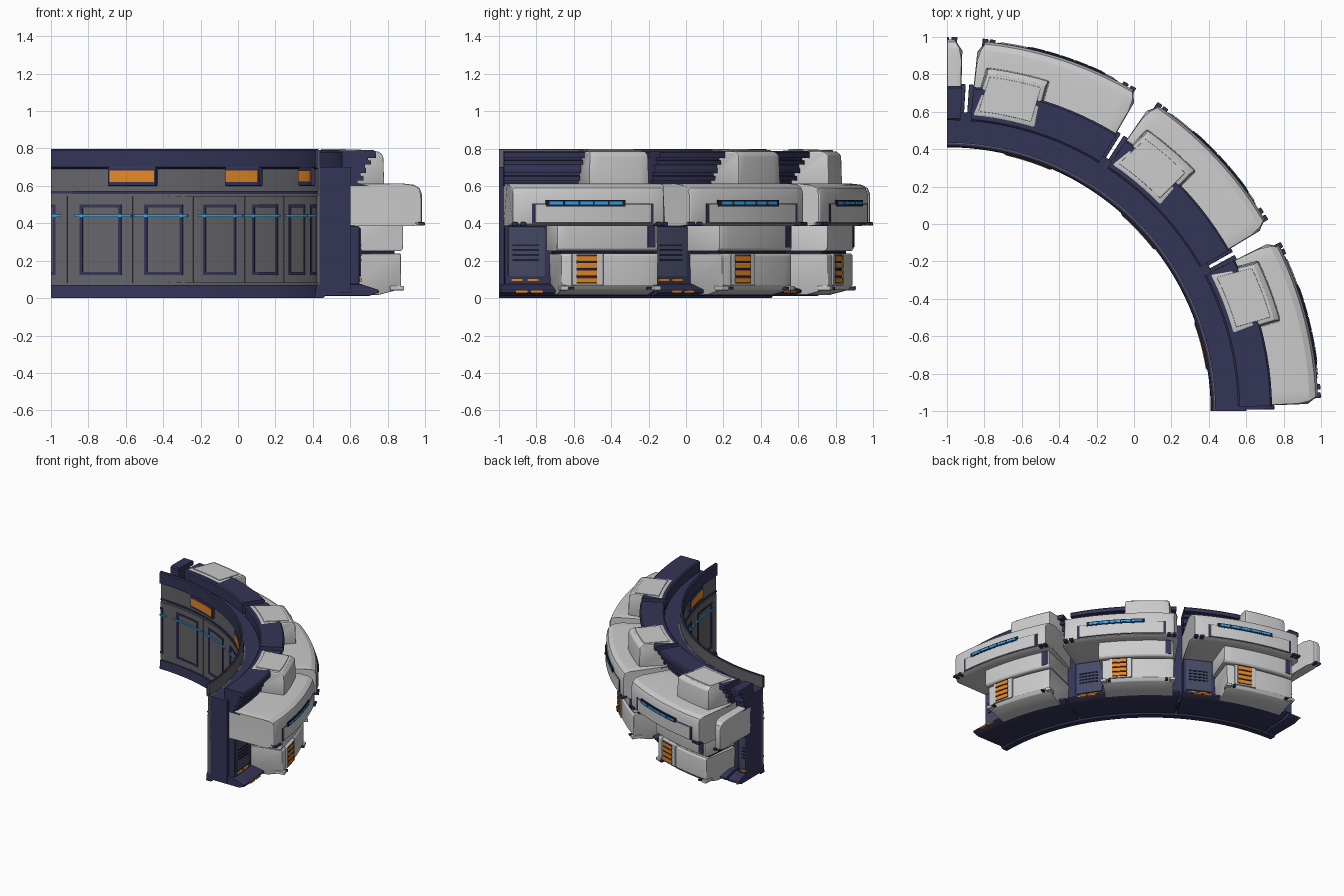
import bpy, bmesh
from math import sin, cos, radians, ceil

STEP = 28.8          # angle of one wall module; the arc is centred on (-1, -1)


def material(name, rgb):
    m = bpy.data.materials.new(name)
    m.diffuse_color = (*rgb, 1)
    return m


NAVY = material("navy", (0.034, 0.035, 0.095))
SLATE = material("slate", (0.06, 0.068, 0.13))
DARK = material("dark", (0.012, 0.012, 0.03))
GREY = material("wall_grey", (0.13, 0.13, 0.145))
ORANGE = material("orange", (0.8, 0.25, 0.02))
BLUE = material("blue", (0.03, 0.38, 0.85))


def rect(r0, r1, z0, z1):
    return [(r0, z0), (r1, z0), (r1, z1), (r0, z1)]


def add_sweep(bm, profile, a0, a1):
    """Sweep a closed (r, z, start inset, end inset) profile, clipped to the quarter turn."""
    if a0 >= 89.9:
        return
    pts = [(tuple(p) + (0, 0))[:4] for p in profile]
    n = max(1, ceil((min(a1, 90) - a0) / 2.4))
    rings = []
    for i in range(n + 1):
        ring = []
        for r, z, s, e in pts:
            lo, hi = max(0, a0 + s), min(90, a1 - e)
            a = radians(lo + (hi - lo) * i / n)
            ring.append(bm.verts.new((r * cos(a) - 1, r * sin(a) - 1, z)))
        rings.append(ring)
    m = len(pts)
    for A, B in zip(rings, rings[1:]):
        for j in range(m):
            k = (j + 1) % m
            bm.faces.new((A[j], A[k], B[k], B[j]))
    bm.faces.new(rings[0][::-1])
    bm.faces.new(rings[-1])


def part(name, pieces, mat=None, bevel=0.0, repeat=4):
    """One object from (profile, start, end) pieces, repeated once per module."""
    bm = bmesh.new()
    for k in range(repeat):
        for prof, a0, a1 in pieces:
            add_sweep(bm, prof, a0 + STEP * k, a1 + STEP * k)
    bmesh.ops.recalc_face_normals(bm, faces=bm.faces)
    me = bpy.data.meshes.new(name)
    bm.to_mesh(me)
    bm.free()
    ob = bpy.data.objects.new(name, me)
    bpy.context.collection.objects.link(ob)
    if mat:
        me.materials.append(mat)
    bpy.ops.object.select_all(action='DESELECT')
    ob.select_set(True)
    bpy.context.view_layer.objects.active = ob
    if bevel:
        b = ob.modifiers.new("bevel", 'BEVEL')
        b.width, b.segments, b.limit_method, b.angle_limit = bevel, 2, 'ANGLE', radians(40)
        bpy.ops.object.modifier_apply(modifier="bevel")
    bpy.ops.object.shade_smooth_by_angle(angle=radians(22))
    return ob


# --- Continuous wall: core with a channel behind the lip, cornice, skirting, inner sheet ---
part("wall_core", [(rect(1.435, 1.60, 0.03, 0.70), 0, 90)], NAVY, repeat=1)
part("top_cornice", [([(1.412, 0.70), (1.43, 0.69), (1.43, 0.797), (1.42, 0.797),
                       (1.412, 0.79)], 0, 90)], NAVY, repeat=1)
part("cornice_backing", [(rect(1.428, 1.437, 0.66, 0.792), 0, 90)], GREY, repeat=1)
part("bottom_skirting", [([(1.41, 0), (1.455, 0), (1.48, 0.03), (1.48, 0.07), (1.418, 0.07)],
                          0, 90)], NAVY, repeat=1)
part("inner_sheet", [(rect(1.428, 1.45, 0.06, 0.70), 0, 90)], GREY, repeat=1)
part("inner_rail", [(rect(1.42, 1.44, 0.56, 0.572), 0, 90)], NAVY, repeat=1)

# --- Inner wall panels, their outlines, light line and windows ---
panels, frames = [], []
for c in (7.2, 21.6):
    panels.append((rect(1.421, 1.44, 0.08, 0.545), c - 7.13, c + 7.13))
    for z in (0.125, 0.485):
        frames.append((rect(1.416, 1.43, z, z + 0.016), c - 4.6, c + 4.6))
    for a in (c - 4.6, c + 3.9):
        frames.append((rect(1.416, 1.43, 0.125, 0.501), a, a + 0.7))
part("inner_panels", panels, GREY)
part("inner_panel_outlines", frames, NAVY)
part("inner_light_line", [(rect(1.412, 1.43, 0.434, 0.446), a, b)
                          for a, b in ((1.4, 14.1), (14.8, 27.4))], BLUE)
part("inner_window_frames", [(rect(1.406, 1.44, 0.60, 0.702), 8.9, 19.9)], NAVY, 0.006)
part("inner_windows", [(rect(1.402, 1.43, 0.62, 0.682), 9.3, 19.5)], ORANGE)

# --- Base of each module ---
part("module_base", [([(1.46, 0.012), (1.70, 0.012), (1.75, 0.03), (1.75, 0.045),
                       (1.66, 0.075), (1.46, 0.075)], 0.3, 28.5)], NAVY, 0.004)
part("base_lights", [(rect(1.70, 1.756, 0.028, 0.04), a, a + 2) for a in (3, 5.6)], ORANGE)

# --- Navy service panel beside the lower block ---
part("service_panel", [(rect(1.55, 1.65, 0.07, 0.385), 1.0, 10.0)], NAVY, 0.008)
part("service_panel_face", [(rect(1.64, 1.658, 0.115, 0.375), 1.7, 8.6)], SLATE, 0.004)
part("service_slots", [(rect(1.65, 1.661, z, z + 0.01), 2.5, 7.4)
                       for z in (0.20, 0.226, 0.252, 0.278)], DARK)
part("service_lights", [(rect(1.64, 1.665, 0.09, 0.104), a, a + 2.2) for a in (2.2, 5.2)], ORANGE)

# --- Stepped louvre block on top ---
louvre = [(1.555, 0.60), (1.70, 0.60)]
for z, r in ((0.615, 1.67), (0.655, 1.685), (0.70, 1.71)):
    louvre += [(r - 0.03, z), (r - 0.03, z + 0.014), (r, z + 0.014), (r, z + 0.036)]
louvre += [(1.695, 0.738), (1.695, 0.75), (1.738, 0.75), (1.738, 0.778), (1.728, 0.788),
           (1.565, 0.788), (1.555, 0.78)]
part("louvre_block", [(louvre, 0.9, 27.7)], NAVY)

# --- Light armour: top box with raised lid ---
part("top_box", [([(1.57, 0.60, 0, 0), (1.848, 0.60, 0.2, 1.9), (1.843, 0.765, 0.3, 2.0),
                   (1.815, 0.785, 0.6, 2.1), (1.585, 0.791, 0.3, 0.3)], 14.9, 27.7)], None, 0.01)
part("top_box_lid", [([(1.61, 0.78, 0, 0), (1.80, 0.775, 0, 1.3),
                       (1.80, 0.791, 0, 1.3), (1.61, 0.797, 0, 0)], 16.2, 26.4)], None, 0.003)

# --- Light armour: wide upper belt ---
part("upper_belt", [([(1.58, 0.385), (1.93, 0.385, 0.1, 0.2), (1.985, 0.395, 1.4, 1.6),
                      (1.985, 0.555, 1.4, 1.6), (1.972, 0.588, 1.2, 1.4), (1.94, 0.606, 0.6, 0.8),
                      (1.88, 0.613, 0.2, 0.3), (1.58, 0.613)], 0.9, 27.9)], None, 0.008)
part("belt_panel_surround", [(rect(1.97, 1.988, 0.40, 0.507), 5.1, 24.6)], NAVY)
part("belt_panel", [(rect(1.97, 1.993, 0.403, 0.503), 5.6, 24.1)], None, 0.004)
part("belt_light_housing", [(rect(1.97, 1.995, 0.489, 0.526), 7.2, 19.9)], DARK, 0.004)
part("belt_lights", [(rect(1.98, 1.998, 0.50, 0.516), 7.8 + 2.35 * i, 9.9 + 2.35 * i)
                     for i in range(5)], BLUE)
part("belt_bolts", [(rect(1.95, 2.0, 0.388, 0.406), a, a + 0.9)
                    for a in (2.0, 3.3, 24.9, 26.0)], NAVY, 0.004)

# --- Light armour: middle block ---
part("middle_block", [([(1.58, 0.252), (1.895, 0.252, 0.5, 0.6), (1.908, 0.264, 0.7, 1),
                        (1.908, 0.40, 0.7, 1), (1.58, 0.40)], 8.7, 27.3)], None, 0.005)
part("middle_block_insert", [(rect(1.87, 1.912, 0.27, 0.388), 24.6, 26.0)], NAVY, 0.003)
part("block_gap", [(rect(1.58, 1.865, 0.225, 0.26), 10.2, 26.4)], DARK)

# --- Light armour: lower block, orange vent, feet ---
part("lower_block", [([(1.58, 0.018, 0.3, 0.3), (1.78, 0.018, 0.8, 0.8), (1.885, 0.045, 1, 1),
                       (1.902, 0.07, 1, 1), (1.902, 0.228, 1, 1), (1.89, 0.238, 0.7, 0.7),
                       (1.58, 0.238)], 9.2, 27.5)], None, 0.005)
part("vent_frame", [(rect(1.88, 1.912, 0.068, 0.239), 11.8, 17.0)], None, 0.004)
part("vent_back", [(rect(1.89, 1.914, 0.078, 0.234), 12.5, 15.9)], DARK)
part("vent_slats", [(rect(1.89, 1.918, z, z + 0.028), 12.5, 15.9)
                    for z in (0.082, 0.121, 0.160, 0.199)], ORANGE, 0.003)
part("lower_feet", [(rect(1.84, 1.917, 0.042, 0.066), a, a + 1.3)
                    for a in (9.9, 25.6)], None, 0.005)
part("lower_foot_bolts", [(rect(1.88, 1.917, 0.046, 0.06), a, a + 0.6)
                          for a in (11.5, 24.6)], NAVY)
